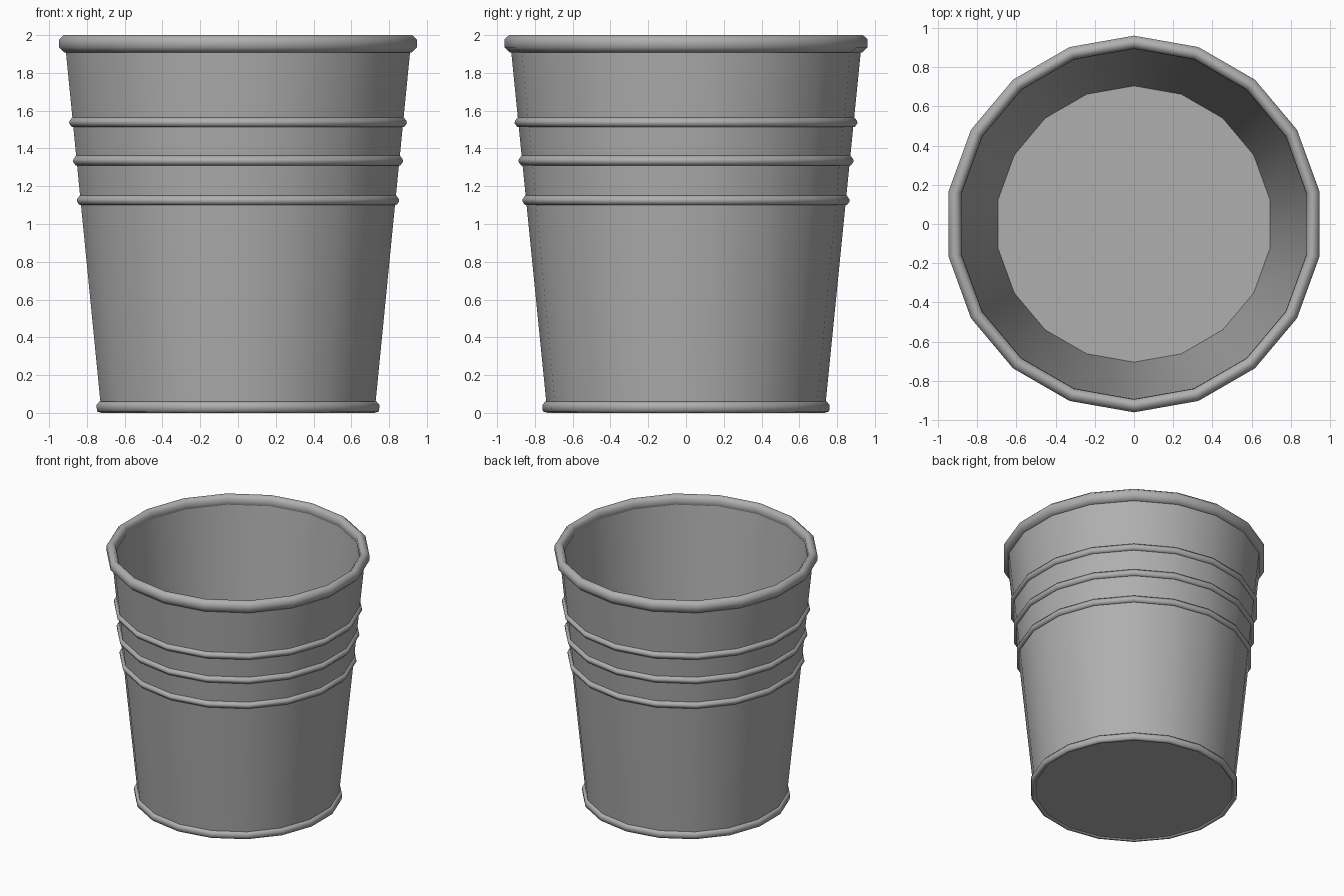
import bpy, bmesh, math

if "Cube" in bpy.data.objects:
    bpy.data.objects.remove(bpy.data.objects["Cube"])

SIDES = 18

grey = bpy.data.materials.new("dull_metal")
grey.diffuse_color = (0.43, 0.43, 0.43, 1)
grey.use_nodes = True
grey.node_tree.nodes["Principled BSDF"].inputs["Base Color"].default_value = grey.diffuse_color


def lathe(name, profile, closed=False):
    """Spin (radius, z) points round z; open profiles get both ends capped."""
    bm = bmesh.new()
    rings = []
    for r, z in profile:
        rings.append([bm.verts.new((r * math.sin(2 * math.pi * i / SIDES),
                                    r * math.cos(2 * math.pi * i / SIDES), z))
                      for i in range(SIDES)])
    pairs = list(zip(rings, rings[1:]))
    if closed:
        pairs.append((rings[-1], rings[0]))
    else:
        bm.faces.new(rings[0])
        bm.faces.new(rings[-1])
    for a, b in pairs:
        for i in range(SIDES):
            j = (i + 1) % SIDES
            bm.faces.new((a[i], a[j], b[j], b[i]))
    bmesh.ops.recalc_face_normals(bm, faces=bm.faces)
    mesh = bpy.data.meshes.new(name)
    bm.to_mesh(mesh)
    bm.free()
    mesh.materials.append(grey)
    obj = bpy.data.objects.new(name, mesh)
    bpy.context.collection.objects.link(obj)
    bpy.context.view_layer.objects.active = obj
    obj.select_set(True)
    # rolled rings are smooth all over, the body keeps its hard corners
    angle = 100 if closed else 32
    bpy.ops.object.shade_smooth_by_angle(angle=math.radians(angle))
    obj.select_set(False)


def wall(z):
    return 0.735 + 0.0995 * z


# Tapered body with a thin inner wall down to the floor
lathe("bucket_body", [(wall(0), 0.01), (wall(1.95), 1.95),
                      (wall(1.95) - 0.03, 1.95), (0.705, 0.04)])

# Three raised ribs, buried in the wall
for n, z in enumerate((1.125, 1.335, 1.538)):
    r = wall(z)
    lathe(f"rib_{n + 1}", [(r - 0.012, z - 0.024), (r + 0.005, z - 0.025),
                           (r + 0.02, z - 0.004), (r + 0.017, z + 0.008),
                           (r + 0.003, z + 0.027), (r - 0.012, z + 0.024)], closed=True)

# Rolled top rim
lathe("top_rim", [(0.91, 1.907), (0.932, 1.907), (0.961, 1.935), (0.961, 1.978),
                  (0.937, 2.0), (0.916, 2.0), (0.895, 1.978), (0.893, 1.935)],
      closed=True)

# Rolled foot ring
lathe("foot_ring", [(0.725, 0.01), (0.735, 0.0), (0.758, 0.008), (0.761, 0.042),
                    (0.745, 0.06), (0.725, 0.055)], closed=True)
